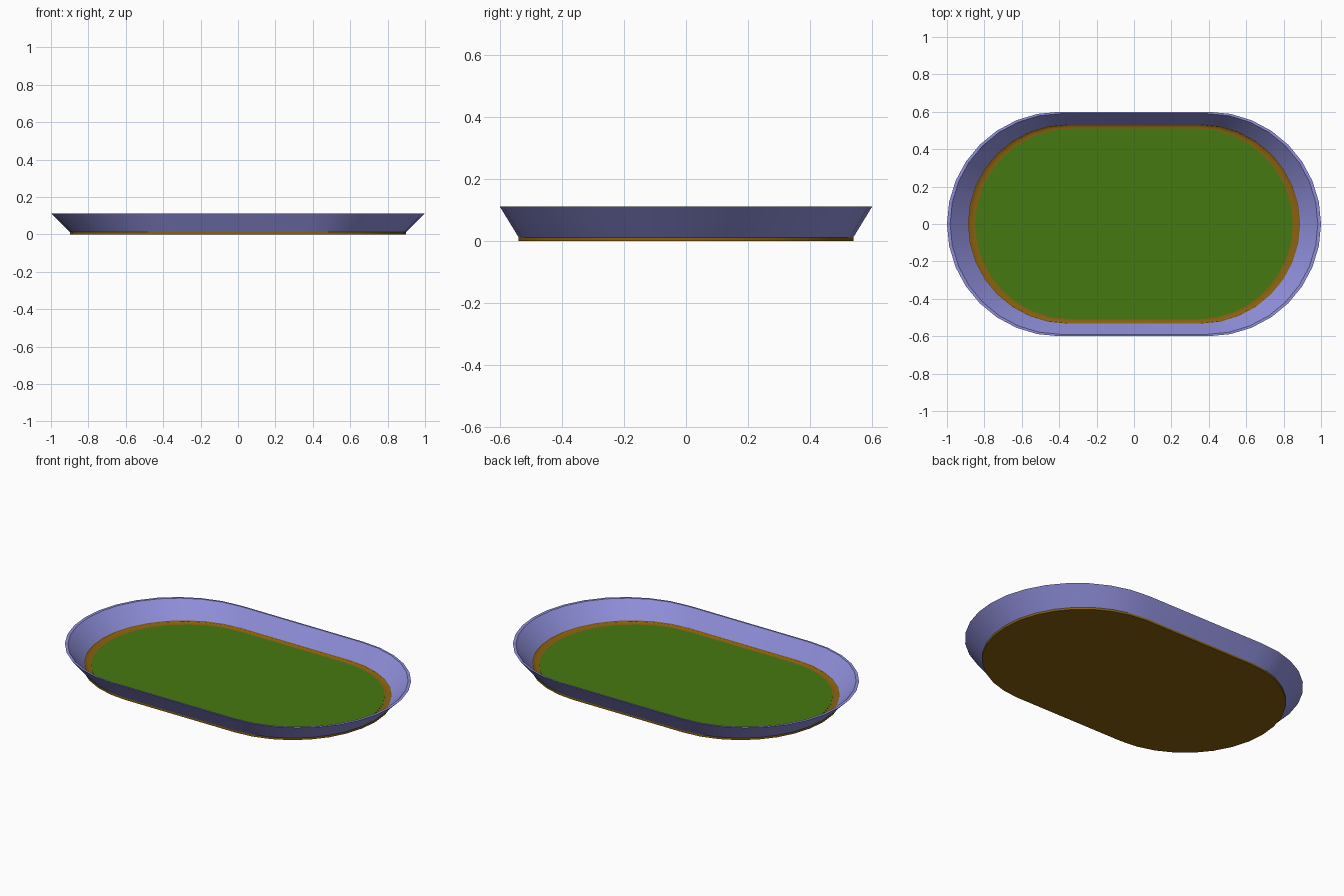
import bpy, bmesh, math

if "Cube" in bpy.data.objects:
    bpy.data.objects.remove(bpy.data.objects["Cube"])

SEG = 16  # segments per rounded end


def ring(bm, s, z):
    """Rounded-end outline, scaled by s, at height z."""
    verts = []
    for cx, start in ((0.4, -90), (-0.4, 90)):
        for i in range(SEG + 1):
            a = math.radians(start + 180 * i / SEG)
            verts.append(bm.verts.new((s * (cx + 0.6 * math.cos(a)), s * 0.6 * math.sin(a), z)))
    return verts


def loft(name, profile, color, cap_start=False, cap_end=False, closed=False):
    bm = bmesh.new()
    rings = [ring(bm, s, z) for s, z in profile]
    pairs = list(zip(rings, rings[1:]))
    if closed:
        pairs.append((rings[-1], rings[0]))
    for a, b in pairs:
        n = len(a)
        for i in range(n):
            j = (i + 1) % n
            bm.faces.new((a[i], a[j], b[j], b[i]))
    if cap_start:
        bm.faces.new(rings[0][::-1])
    if cap_end:
        bm.faces.new(rings[-1])
    bmesh.ops.recalc_face_normals(bm, faces=bm.faces)
    me = bpy.data.meshes.new(name)
    bm.to_mesh(me)
    bm.free()
    ob = bpy.data.objects.new(name, me)
    bpy.context.collection.objects.link(ob)
    mat = bpy.data.materials.new(name + "_color")
    mat.diffuse_color = (*color, 1)
    mat.use_nodes = True
    mat.node_tree.nodes["Principled BSDF"].inputs["Base Color"].default_value = mat.diffuse_color
    me.materials.append(mat)
    bpy.ops.object.select_all(action='DESELECT')
    ob.select_set(True)
    bpy.context.view_layer.objects.active = ob
    bpy.ops.object.shade_smooth_by_angle(angle=math.radians(30))
    return ob


# Flared side wall with a thin flat rim
loft("side_wall", [(0.898, 0.012), (1.0, 0.112), (0.983, 0.112), (0.888, 0.018)],
     (0.28, 0.28, 0.72), closed=True)

# Base slab whose upper edge curves up into the wall
cove = [(0.85 + 0.038 * math.sin(t), 0.018 - 0.012 * math.cos(t))
        for t in (math.pi / 2 * i / 4 for i in range(4, -1, -1))]
loft("base", [(0.898, 0.0), (0.898, 0.012)] + cove, (0.25, 0.12, 0.005),
     cap_start=True, cap_end=True)

# Floor panel
loft("floor_panel", [(0.849, 0.004), (0.849, 0.0075)], (0.06, 0.19, 0.005),
     cap_start=True, cap_end=True)
